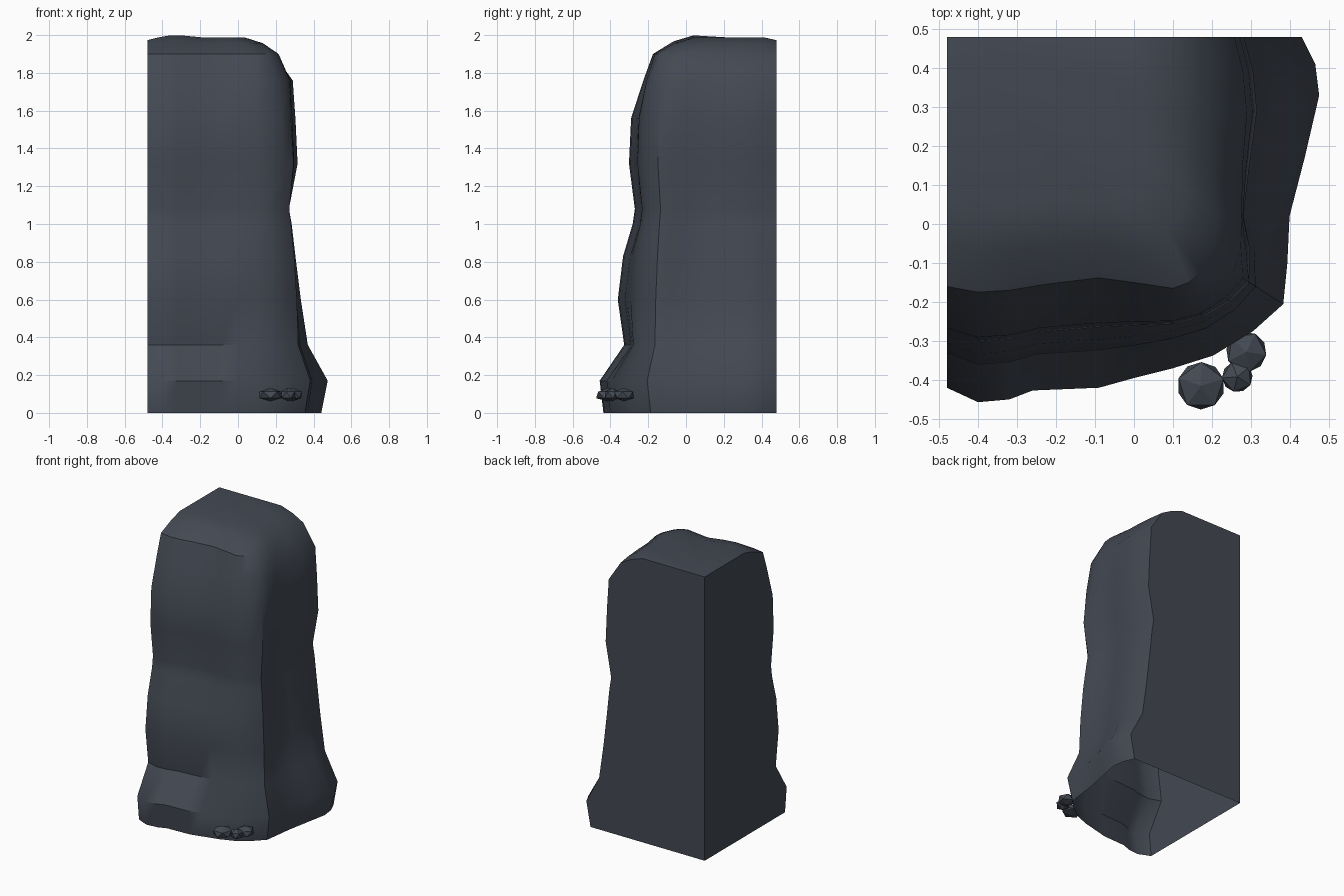
import bpy, bmesh, math

if "Cube" in bpy.data.objects:
    bpy.data.objects.remove(bpy.data.objects["Cube"])

rock = bpy.data.materials.new("slate_rock")
rock.diffuse_color = (0.056, 0.066, 0.086, 1)
rock.use_nodes = True
rock.node_tree.nodes["Principled BSDF"].inputs["Base Color"].default_value = rock.diffuse_color

# Plan outlines: foot flare and top rim, from left end round the corner to the back
FOOT = [(-.48, -.42), (-.40, -.457), (-.32, -.45), (-.26, -.427), (-.09, -.42), (0, -.395),
        (.10, -.37), (.20, -.335), (.30, -.27), (.375, -.20), (.39, -.10), (.405, .02),
        (.44, .17), (.475, .33), (.465, .41), (.43, .48)]
RIM = [(-.48, -.16), (-.40, -.175), (-.32, -.17), (-.23, -.155), (-.09, -.138), (0, -.15),
       (.10, -.165), (.14, -.15), (.17, -.12), (.19, -.08), (.208, -.04), (.215, .02),
       (.195, .14), (.19, .26), (.18, .38), (.165, .48)]
# Height, blend towards rim on the front, blend towards rim on the right
ROWS = [(0, .07, .12), (.17, 0, 0), (.36, .46, .37), (.60, .34, .50), (.83, .44, .60),
        (1.0, .62, .67), (1.08, .66, .72), (1.32, .55, .56), (1.56, .59, .60),
        (1.76, .82, .65), (1.9, 1, 1)]
# Sideways swell of the corner column and the groove beside it
SWELL = {7: .012, 8: .022, 9: .028, 10: .012, 11: -.022, 12: -.008}


def cliff():
    bm = bmesh.new()
    n = len(FOOT)
    grid = []
    for z, tf, tr in ROWS:
        row = []
        for i, (a, b) in enumerate(zip(FOOT, RIM)):
            w = min(max((i - 5) / 5, 0), 1)
            t = tf * (1 - w) + tr * w
            s = SWELL.get(i, 0) * math.sin(math.pi * z / 1.9)
            x = a[0] + (b[0] - a[0]) * t + s
            y = a[1] + (b[1] - a[1]) * t - (s * .7 if i < 10 else 0)
            row.append(bm.verts.new((x, y, z)))
        grid.append(row)
    # Rounded cap rings shrinking towards the back left corner
    for sx, sy, z in ((.88, .84, 1.957), (.74, .68, 1.988)):
        row = []
        for i, (x, y) in enumerate(RIM):
            dz = -.015 if i in (0, n - 1) else (.01 if i in (2, 3) else 0)
            row.append(bm.verts.new((-.48 + (x + .48) * sx, .48 + (y - .48) * sy, z + dz)))
        grid.append(row)
    for lo, hi in zip(grid, grid[1:]):
        for i in range(n - 1):
            bm.faces.new((lo[i], lo[i + 1], hi[i + 1], hi[i]))
    # Top plateau and the two flat cut walls; the underside stays open
    top = bm.verts.new((-.48, .48, 1.972))
    base = bm.verts.new((-.48, .48, 0))
    for i in range(n - 1):
        bm.faces.new((grid[-1][i], grid[-1][i + 1], top))
    bm.faces.new([base] + [r[0] for r in grid] + [top])
    bm.faces.new([top] + [r[-1] for r in reversed(grid)] + [base])
    bmesh.ops.recalc_face_normals(bm, faces=bm.faces)
    me = bpy.data.meshes.new("cliff_corner")
    bm.to_mesh(me)
    bm.free()
    me.materials.append(rock)
    ob = bpy.data.objects.new("cliff_corner", me)
    bpy.context.collection.objects.link(ob)
    bpy.context.view_layer.objects.active = ob
    ob.select_set(True)
    bpy.ops.object.shade_smooth_by_angle(angle=math.radians(38))
    ob.select_set(False)


def pebble(k, x, y, r, turn):
    bpy.ops.mesh.primitive_ico_sphere_add(subdivisions=1, radius=1, location=(x, y, .095),
                                          rotation=(0, 0, turn))
    ob = bpy.context.object
    ob.name = f"pebble_{k}"
    ob.scale = (r, r, .038)
    # flattened underside
    for v in ob.data.vertices:
        v.co.z = max(v.co.z, -.9)
    ob.data.materials.append(rock)
    ob.select_set(False)


cliff()
# Small stones at the foot of the corner
for k, p in enumerate([(.172, -.415, .068, .3), (.288, -.328, .058, 1.1), (.265, -.392, .044, .7)], 1):
    pebble(k, *p)
